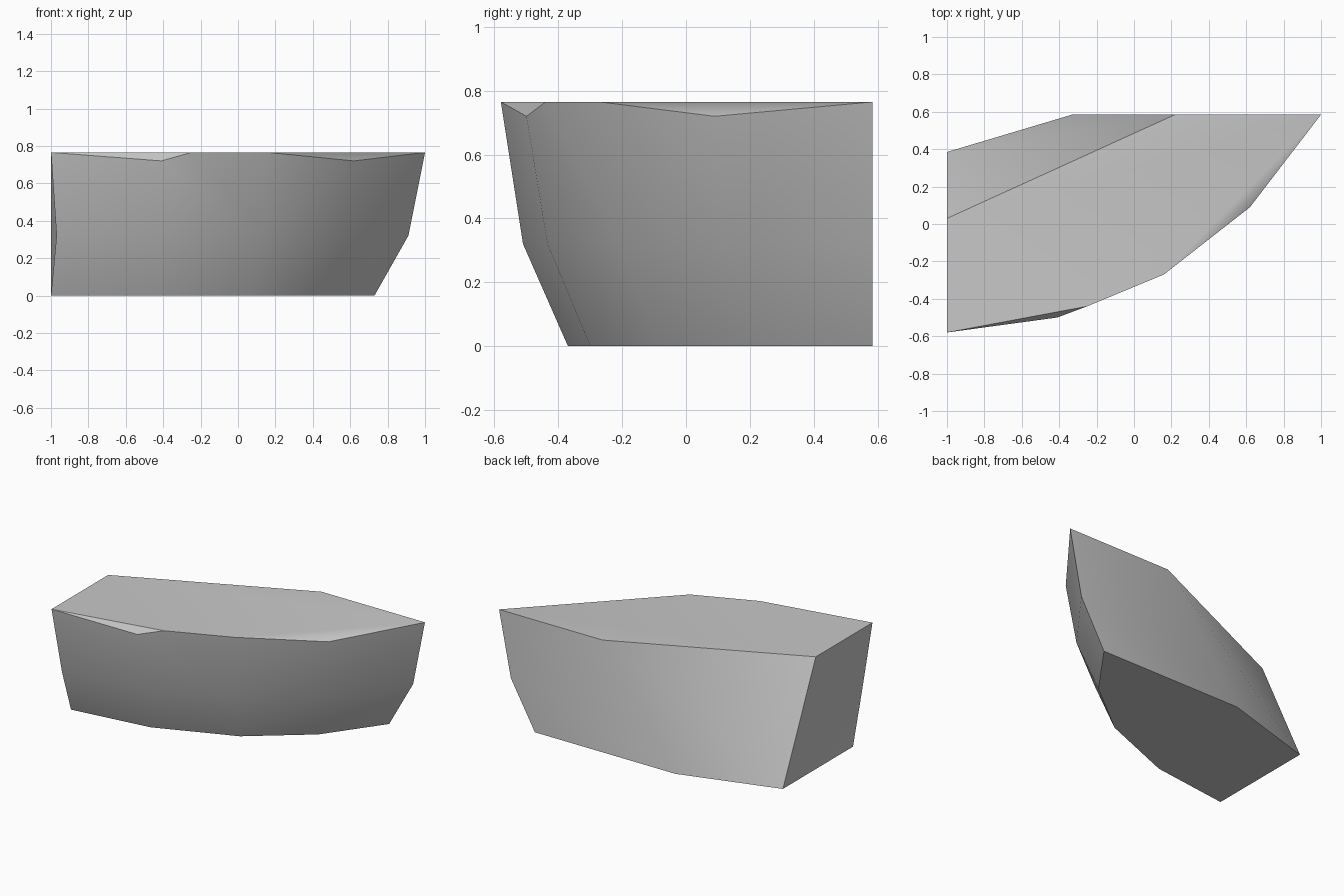
import bpy, bmesh, math
from mathutils import Vector

default_cube = bpy.data.objects.get("Cube")
if default_cube:
    bpy.data.objects.remove(default_cube, do_unlink=True)

HEIGHT = 0.765   # level of the flat top
NOTCH = 0.72     # lower corners of the chipped rim
WAIST = 0.32     # level of the crease in the front wall
BACK = 0.585     # plane of the back wall


def stone_material():
    color = (0.58, 0.58, 0.58, 1.0)
    material = bpy.data.materials.new("stone_grey")
    material.use_nodes = True
    material.diffuse_color = color
    shader = next(n for n in material.node_tree.nodes if n.type == 'BSDF_PRINCIPLED')
    shader.inputs["Base Color"].default_value = color
    shader.inputs["Roughness"].default_value = 0.8
    return material


def build_rock():
    bm = bmesh.new()

    def vert(x, y, z):
        return bm.verts.new((x, y, z))

    # Foot and rim of each column of the curved front wall
    foot_points = [(-1, -0.37), (-0.45, -0.30), (0.08, -0.09), (0.46, 0.21), (0.73, BACK)]
    rim_points = [(-1, -0.58, HEIGHT), (-0.41, -0.50, NOTCH), (0.16, -0.27, HEIGHT),
                  (0.62, 0.09, NOTCH), (1, BACK, HEIGHT)]
    foot = [vert(x, y, 0) for x, y in foot_points]
    rim = [vert(*point) for point in rim_points]
    rim_break = vert(-0.25, -0.44, HEIGHT)

    # The waist bulges two thirds of the way out to the rim
    waist = []
    for low, high in zip(foot, rim):
        spot = low.co.lerp(high.co, 0.67)
        waist.append(vert(spot.x, spot.y, WAIST))
    waist[0].co.x += 0.03

    # Corners of the sloping back
    back_top = vert(0.22, BACK, HEIGHT)
    side_top = vert(-1, 0.03, HEIGHT)
    side_foot = vert(-1, 0.385, 0)
    back_foot = vert(-0.33, BACK, 0)

    # Front wall
    for i in range(len(foot) - 1):
        bm.faces.new((foot[i], foot[i + 1], waist[i + 1], waist[i]))
        upper = [waist[i], waist[i + 1], rim[i + 1], rim[i]]
        if i == 1:
            upper.insert(3, rim_break)
        bm.faces.new(upper)

    # Top and the two chipped facets
    bm.faces.new((rim[0], rim_break, rim[2], rim[4], back_top, side_top))
    bm.faces.new((rim[0], rim[1], rim_break))
    bm.faces.new((rim[2], rim[3], rim[4]))

    # Underside and back
    bm.faces.new(foot + [back_foot, side_foot])
    bm.faces.new((foot[4], waist[4], rim[4], back_top, back_foot))
    bm.faces.new((back_top, back_foot, side_foot))
    bm.faces.new((back_top, side_foot, side_top))

    # Side wall, fanned around its slightly dented edge
    side = [rim[0], side_top, side_foot, foot[0]]
    for first, second in zip(side, side[1:]):
        bm.faces.new((waist[0], first, second))

    bmesh.ops.recalc_face_normals(bm, faces=bm.faces)
    mesh = bpy.data.meshes.new("rock_block")
    bm.to_mesh(mesh)
    bm.free()
    return mesh


rock = bpy.data.objects.new("rock_block", build_rock())
bpy.context.collection.objects.link(rock)
rock.data.materials.append(stone_material())

bpy.ops.object.select_all(action='DESELECT')
rock.select_set(True)
bpy.context.view_layer.objects.active = rock
bpy.ops.object.shade_smooth_by_angle(angle=math.radians(38))
